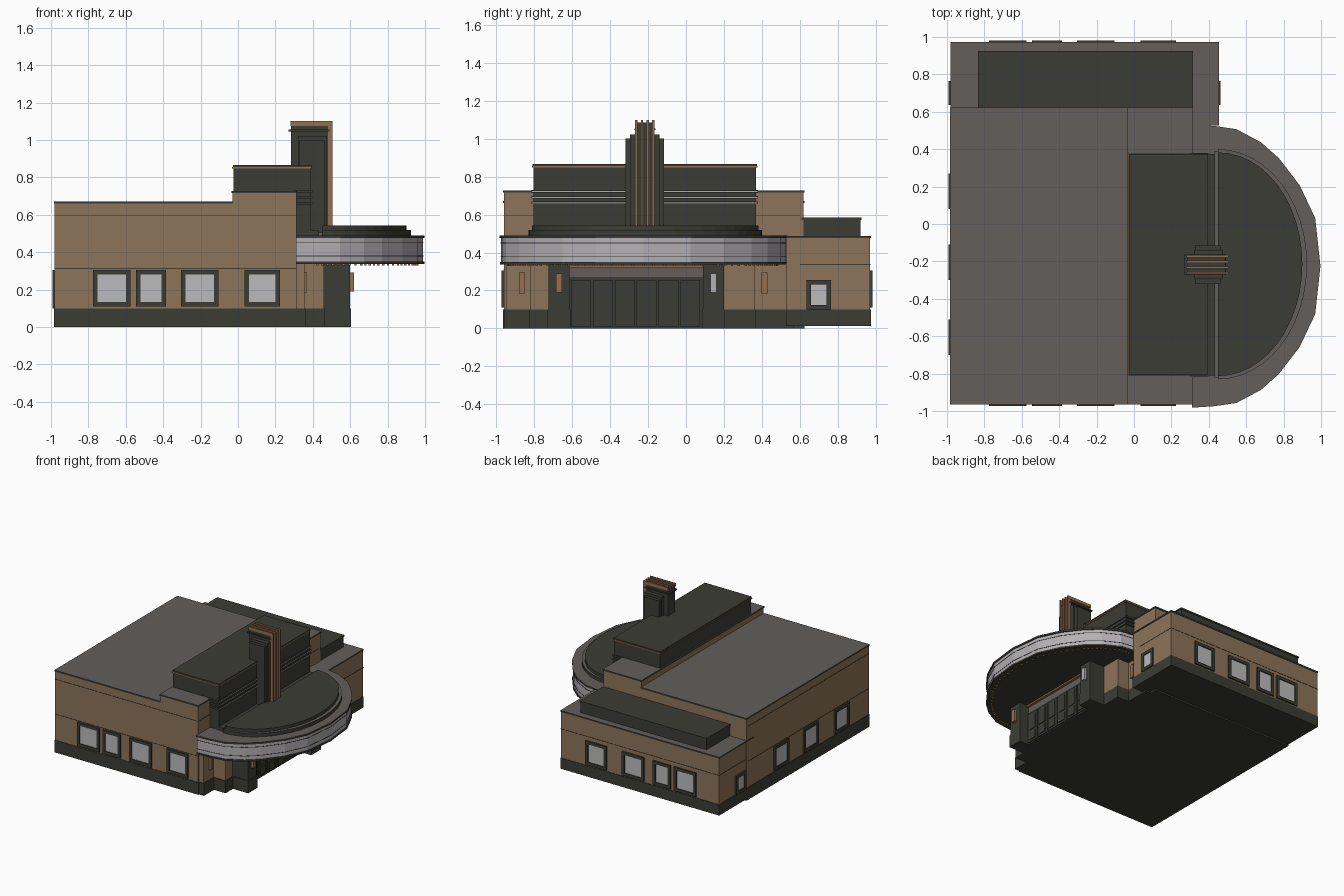
import bpy, bmesh, math

if "Cube" in bpy.data.objects:
    bpy.data.objects.remove(bpy.data.objects["Cube"])

def make_mat(name, r, g, b):
    m = bpy.data.materials.new(name)
    m.diffuse_color = (r, g, b, 1)
    m.use_nodes = True
    m.node_tree.nodes["Principled BSDF"].inputs["Base Color"].default_value = m.diffuse_color
    return m

TAN = make_mat("tan brick", 0.27, 0.175, 0.10)
DARK = make_mat("dark olive", 0.045, 0.046, 0.036)
ROOF = make_mat("roof grey", 0.125, 0.112, 0.105)
GLASS = make_mat("window glass", 0.50, 0.50, 0.51)
SIGN = make_mat("sign panel", 0.46, 0.44, 0.46)
COPPER = make_mat("copper trim", 0.30, 0.16, 0.08)

def prism(name, pts, z0, z1, side, top=None, bottom=None):
    """Extruded outline with separate side, top and bottom colours."""
    bm = bmesh.new()
    face = bm.faces.new([bm.verts.new((x, y, z0)) for x, y in pts])
    ext = bmesh.ops.extrude_face_region(bm, geom=[face])
    for v in ext["geom"]:
        if isinstance(v, bmesh.types.BMVert):
            v.co.z = z1
    bmesh.ops.recalc_face_normals(bm, faces=bm.faces)
    for f in bm.faces:
        f.material_index = 1 if f.normal.z > 0.5 else 2 if f.normal.z < -0.5 else 0
    me = bpy.data.meshes.new(name)
    bm.to_mesh(me)
    bm.free()
    for m in (side, top or side, bottom or side):
        me.materials.append(m)
    ob = bpy.data.objects.new(name, me)
    bpy.context.collection.objects.link(ob)
    return ob

def box(name, x0, x1, y0, y1, z0, z1, side, top=None, bottom=None):
    return prism(name, [(x0, y0), (x1, y0), (x1, y1), (x0, y1)], z0, z1, side, top, bottom)

def plate(name, axis, sign, wall, a0, a1, z0, z1, depth, mat):
    """Plate standing proud of a wall that faces along axis * sign."""
    w0, w1 = sorted((wall - sign * 0.002, wall + sign * depth))
    if axis == "x":
        return box(name, w0, w1, a0, a1, z0, z1, mat)
    return box(name, a0, a1, w0, w1, z0, z1, mat)

def window(name, axis, sign, wall, a0, a1, z0=0.11, z1=0.305):
    t = 0.024
    plate(name + "_glass", axis, sign, wall, a0 + t, a1 - t, z0 + t, z1 - t, 0.004, GLASS)
    for part, b in (("left_jamb", (a0, a0 + t, z0, z1)), ("right_jamb", (a1 - t, a1, z0, z1)),
                    ("head", (a0 + t, a1 - t, z1 - t, z1)), ("sill", (a0 + t, a1 - t, z0, z0 + t))):
        plate(f"{name}_{part}", axis, sign, wall, *b, 0.012, DARK)

def block(name, x0, x1, y0, y1, h, base=0.1, z0=0.0):
    """Brick volume with dark plinth, raised brick course and coping."""
    e = 0.004
    box(name + "_walls", x0, x1, y0, y1, z0 + 0.01, h - 0.012, TAN, ROOF, DARK)
    box(name + "_plinth", x0 - e, x1 + e, y0 - e, y1 + e, z0, base, DARK)
    box(name + "_coping", x0 - e, x1 + e, y0 - e, y1 + e, h - 0.012, h, DARK, ROOF)

# Main brick volumes
block("hall", -0.98, -0.03, -0.96, 0.62, 0.672)
block("front_hall", -0.03, 0.312, -0.96, 0.62, 0.728)
block("rear_wing", -0.978, 0.45, 0.53, 0.97, 0.488, 0.1, 0.012)
for z in (0.31, 0.595):
    box("brick_course_line", -0.982, 0.314, -0.962, 0.6, z, z + 0.004, DARK)
box("rear_course_line", -0.98, 0.452, 0.6, 0.972, 0.335, 0.339, DARK)

# Rear wing raised roof
box("rear_roof_box", -0.83, 0.31, 0.61, 0.92, 0.48, 0.572, DARK)
box("rear_roof_coping", -0.835, 0.315, 0.61, 0.925, 0.572, 0.584, DARK)

# Upper attic box with striped front
box("attic_box", -0.025, 0.39, -0.805, 0.37, 0.48, 0.848, DARK)
box("attic_trim", -0.031, 0.394, -0.811, 0.376, 0.848, 0.855, COPPER)
box("attic_cap", -0.028, 0.396, -0.808, 0.373, 0.855, 0.866, DARK)
for z in (0.655, 0.685, 0.715):
    box("attic_ledge", 0.30, 0.398, -0.815, 0.38, z, z + 0.014, DARK)
    box("attic_stripe", 0.30, 0.402, -0.812, 0.377, z + 0.003, z + 0.009, SIGN)

# Windows on every wall
for a0, a1 in ((-0.775, -0.575), (-0.545, -0.385), (-0.305, -0.105), (0.035, 0.225)):
    window("front_window", "y", -1, -0.96, a0, a1)
    window("back_window", "y", 1, 0.97, a0, a1)
for a0, a1 in ((-0.70, -0.51), (-0.30, -0.11), (0.08, 0.27)):
    window("left_window", "x", -1, -0.98, a0, a1)
window("rear_left_window", "x", -1, -0.98, 0.635, 0.765, 0.1, 0.255)
window("rear_right_window", "x", 1, 0.45, 0.635, 0.765, 0.1, 0.255)

# Curved marquee, outline mirrored about its own centre line
CY = -0.225
half = [(0.31, 0.75), (0.43, 0.742), (0.545, 0.725), (0.675, 0.655), (0.77, 0.57), (0.88, 0.425), (0.962, 0.25)]

def marquee(grow):
    side = [(x + grow * (x - 0.31) / 0.68, d + grow) for x, d in half]
    return ([(x, CY - d) for x, d in side] + [(0.99 + grow, CY)]
            + [(x, CY + d) for x, d in reversed(side)])

prism("marquee_fascia", marquee(0), 0.345, 0.478, SIGN, ROOF, DARK)
prism("marquee_top_rim", marquee(0.007), 0.476, 0.49, DARK, ROOF)
prism("marquee_bottom_rim", marquee(0.006), 0.337, 0.35, DARK)
for z in (0.378, 0.448):
    prism("marquee_line", marquee(0.002), z, z + 0.004, DARK)

# Small lamps below the marquee edge
edge = marquee(-0.03)
for (xa, ya), (xb, yb) in zip(edge[1:-2], edge[2:-1]):
    for i in range(4):
        x, y = xa + (xb - xa) * i / 4, ya + (yb - ya) * i / 4
        box("marquee_lamp", x - 0.006, x + 0.006, y - 0.006, y + 0.006, 0.328, 0.34, COPPER)

# Stepped half-round roof over the marquee
def half_round(rx, ry, n=24):
    return [(0.45 + rx * math.sin(math.pi * i / n), -0.215 - ry * math.cos(math.pi * i / n))
            for i in range(n + 1)]

prism("marquee_roof_step", half_round(0.475, 0.615), 0.485, 0.518, DARK, ROOF)
prism("marquee_roof_cap", half_round(0.45, 0.598), 0.515, 0.543, DARK)
box("marquee_roof_back", 0.39, 0.432, -0.81, 0.375, 0.48, 0.515, DARK)
box("marquee_roof_gutter", 0.43, 0.452, -0.82, 0.39, 0.48, 0.505, ROOF)

# Tower with copper fins
box("tower_wings", 0.325, 0.462, -0.32, -0.115, 0.48, 1.0, DARK)
box("tower_panel", 0.32, 0.475, -0.295, -0.14, 0.48, 1.022, DARK)
box("tower_core", 0.283, 0.488, -0.262, -0.172, 0.48, 1.085, DARK)
box("tower_band", 0.27, 0.492, -0.272, -0.162, 1.045, 1.055, DARK)
for i in range(4):
    y = -0.262 + i * 0.03
    box("tower_fin_front", 0.48, 0.505, y - 0.006, y + 0.006, 0.52, 1.1, COPPER)
    box("tower_fin_top", 0.28, 0.505, y - 0.006, y + 0.006, 1.075, 1.1, COPPER)

# Stepped entrance walls under the marquee
for name, x1, y0, y1 in (("outer", 0.355, -0.95, 0.56), ("inner", 0.46, -0.82, 0.36)):
    box(f"entrance_{name}_wall", 0.30, x1, y0, y1, 0.01, 0.345, TAN)
    box(f"entrance_{name}_plinth", 0.30, x1 + 0.006, y0 - 0.006, y1 + 0.006, 0, 0.1, DARK)

# Entrance pilasters with lamps
for y0, y1, lamp in ((-0.725, -0.615, COPPER), (0.09, 0.2, SIGN)):
    box("entrance_pilaster", 0.40, 0.598, y0, y1, 0, 0.345, DARK)
    box("pilaster_plinth", 0.40, 0.604, y0 - 0.006, y1 + 0.006, 0, 0.1, DARK)
    ym = (y0 + y1) / 2
    box("pilaster_lamp", 0.595, 0.62, ym - 0.015, ym + 0.015, 0.19, 0.29, lamp)
plate("wall_lamp", "x", 1, 0.355, 0.395, 0.43, 0.185, 0.295, 0.015, COPPER)
plate("wall_lamp", "x", 1, 0.355, -0.88, -0.85, 0.185, 0.295, 0.015, COPPER)

# Door bank, transom and copper strip
box("door_bank", 0.42, 0.52, -0.62, 0.095, 0, 0.27, DARK)
box("door_transom", 0.42, 0.515, -0.62, 0.095, 0.27, 0.345, ROOF)
box("transom_strip", 0.50, 0.535, -0.615, 0.09, 0.322, 0.334, COPPER)
for i in range(6):
    y = -0.605 + i * 0.115
    box("door_leaf", 0.51, 0.528, y, y + 0.105, 0.01, 0.255, DARK)
    box("door_panel", 0.52, 0.534, y + 0.018, y + 0.087, 0.11, 0.235, DARK)
    box("door_kick_panel", 0.52, 0.534, y + 0.018, y + 0.087, 0.025, 0.09, DARK)
